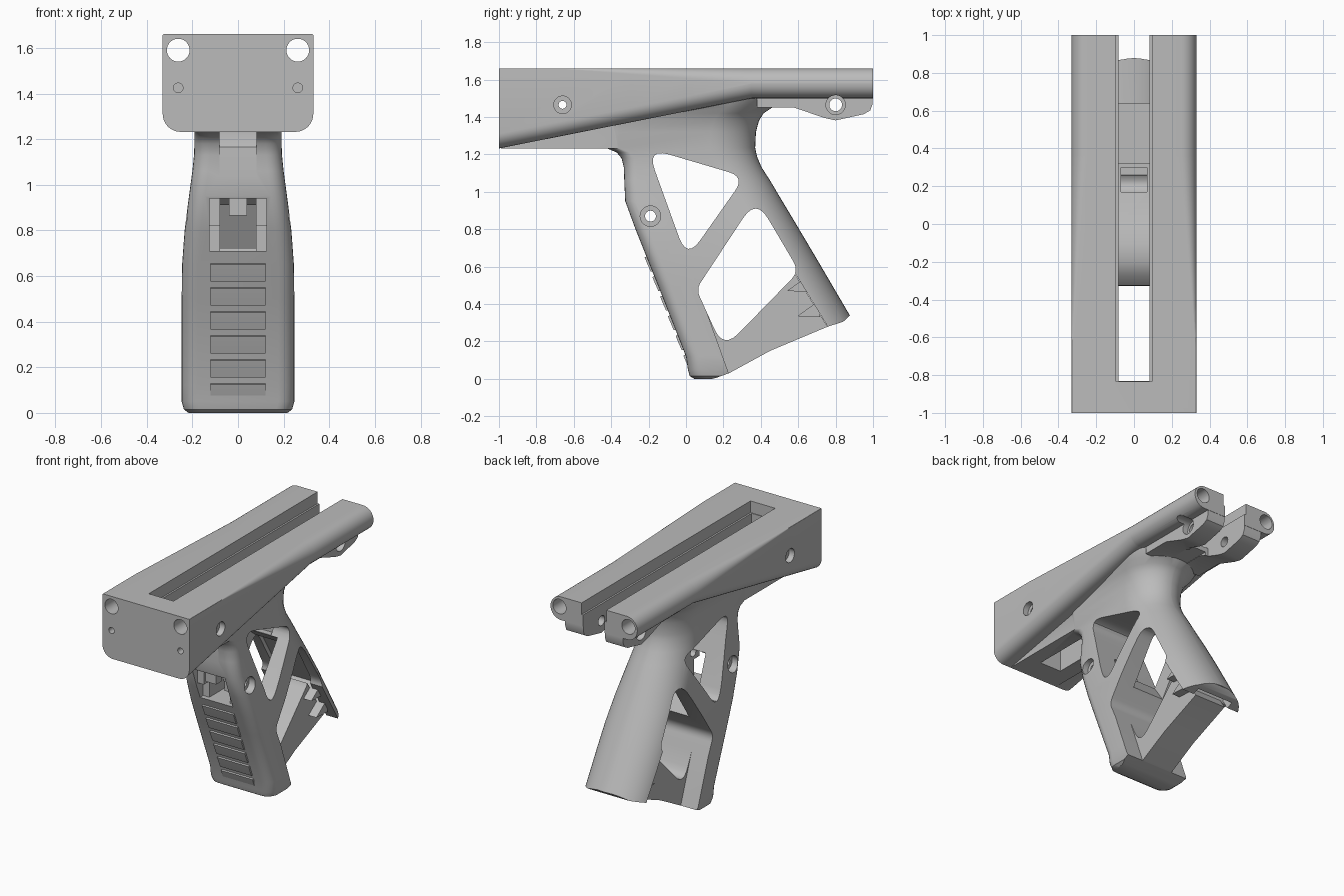
import bpy, bmesh, math
from mathutils import Vector

if "Cube" in bpy.data.objects:
    bpy.data.objects.remove(bpy.data.objects["Cube"])

grey = bpy.data.materials.new("matte grey")
grey.use_nodes = True
grey.diffuse_color = (0.5, 0.5, 0.5, 1)
grey.node_tree.nodes["Principled BSDF"].inputs["Base Color"].default_value = (0.5, 0.5, 0.5, 1)


def finish(name, bm):
    bmesh.ops.recalc_face_normals(bm, faces=bm.faces)
    mesh = bpy.data.meshes.new(name)
    bm.to_mesh(mesh)
    bm.free()
    mesh.materials.append(grey)
    ob = bpy.data.objects.new(name, mesh)
    bpy.context.collection.objects.link(ob)
    return ob


def loft(name, rings):
    bm = bmesh.new()
    rows = [[bm.verts.new(p) for p in ring] for ring in rings]
    n = len(rows[0])
    for a, b in zip(rows, rows[1:]):
        for i in range(n):
            j = (i + 1) % n
            bm.faces.new((a[i], a[j], b[j], b[i]))
    bm.faces.new(rows[0])
    bm.faces.new(rows[-1])
    return finish(name, bm)


def prism(name, outline, x0, x1):
    """Side outline of (y, z) points extruded across x."""
    return loft(name, [[(x, y, z) for y, z in outline] for x in (x0, x1)])


def box(name, x0, x1, y0, y1, z0, z1):
    return prism(name, [(y0, z0), (y1, z0), (y1, z1), (y0, z1)], x0, x1)


def rod(name, axis, a, b, lo, hi, r):
    """Cylinder along x or y, centred on the other two coordinates."""
    rings = []
    pts = [(a + r * math.cos(i * math.tau / 32), b + r * math.sin(i * math.tau / 32)) for i in range(32)]
    for t in (lo, hi):
        rings.append([(t, p, q) if axis == "x" else (p, t, q) for p, q in pts])
    return loft(name, rings)


def rounded(points, r, steps=6):
    """Fillet the corners of a polygon with quadratic arcs."""
    out = []
    pts = [Vector(p) for p in points]
    for i, p in enumerate(pts):
        a, b = pts[i - 1], pts[(i + 1) % len(pts)]
        u, v = (a - p).normalized(), (b - p).normalized()
        d = r / math.tan(u.angle(v) / 2)
        s, e = p + u * d, p + v * d
        for k in range(steps + 1):
            t = k / steps
            out.append(tuple(s * (1 - t) ** 2 + p * 2 * t * (1 - t) + e * t * t))
    return out


def boolean(target, tools, operation):
    for tool in tools:
        mod = target.modifiers.new("bool", "BOOLEAN")
        mod.operation, mod.object, mod.solver = operation, tool, "EXACT"
        bpy.context.view_layer.objects.active = target
        bpy.ops.object.modifier_apply(modifier=mod.name)
        bpy.data.objects.remove(tool)


# Wide receiver: sloped underside, outer edges grow round towards the rear rails
def receiver_ring(y):
    low = min(1.5, 1.232 + 0.268 * (y + 1) / 1.35)
    top_r = 0.004 + 0.076 * max(0, min(1, (y + 0.65) / 1.0))
    half = []
    for cz, r, start in ((low, 0.078, -90), (1.66, top_r, 0)):
        sign = 1 if start else -1
        for k in range(9):
            a = math.radians(start + k * 90 / 8)
            half.append((0.33 - r + r * math.cos(a), y, cz + sign * r + r * math.sin(a)))
    return half + [(-x, yy, z) for x, yy, z in reversed(half)]


frame = loft("grip_frame", [receiver_ring(y) for y in (-1, -0.65, -0.3, 0, 0.35, 0.36, 1)])

# Narrow lower body under the receiver
lower = prism("lower_body", [(-0.99, 1.232), (0.1, 1.232), (0.1, 1.52), (-0.4, 1.52), (-0.99, 1.25)], -0.19, 0.19)


# Hand grip: flat front with soft corners, rounded back
def grip_ring(z, front, back, w):
    r, depth = 0.07, 0.24
    half = []
    for k in range(7):
        a = math.radians(-90 + k * 15)
        half.append((w - r + r * math.cos(a), front + r + r * math.sin(a), z))
    for k in range(13):
        a = math.radians(k * 7.4)
        half.append((w * math.cos(a), back - depth + depth * math.sin(a), z))
    return half + [(-x, y, zz) for x, y, zz in reversed(half)]


levels = [
    (0.0, 0.045, 1.075, 0.217), (0.015, 0.02, 1.065, 0.237), (0.05, 0.01, 1.045, 0.247),
    (0.12, 0.0, 1.004, 0.247), (0.5, -0.15, 0.782, 0.247), (0.65, -0.21, 0.694, 0.245),
    (0.8, -0.27, 0.605, 0.234), (0.95, -0.325, 0.515, 0.215), (1.06, -0.33, 0.45, 0.2),
    (1.13, -0.332, 0.405, 0.193), (1.18, -0.345, 0.383, 0.191), (1.21, -0.37, 0.375, 0.191),
    (1.236, -0.43, 0.37, 0.191), (1.32, -0.43, 0.374, 0.193), (1.38, -0.42, 0.39, 0.205),
    (1.42, -0.41, 0.415, 0.222), (1.45, -0.4, 0.46, 0.24), (1.52, -0.4, 0.5, 0.27)]
grip = loft("grip", [grip_ring(*lv) for lv in levels])

bottom = [(-0.2, -0.3), (-0.2, -0.01), (0.1, -0.01), (0.16, 0.005), (0.23, 0.03), (0.45, 0.15),
          (0.76, 0.28), (0.84, 0.305), (0.872, 0.335), (1.3, 0.37), (1.3, -0.3)]
triangle = rounded([(-0.21, 1.235), (0.315, 1.08), (0.005, 0.64)], 0.065)
diamond = rounded([(0.055, 0.48), (0.375, 0.965), (0.605, 0.575), (0.2, 0.16)], 0.08)
side_gap = [(0.07, 0.47), (0.25, -0.03), (0.93, 0.0), (0.58, 0.57)]
strap_hollow = [(0.36, 0.92), (0.93, 0.0), (0.985, 0.0), (0.43, 0.92)]
strut_hollow = [(0.05, 0.74), (0.23, 1.02), (0.38, 0.9), (0.16, 0.58)]
boolean(grip, [
    prism("cut", bottom, -0.5, 0.5),
    prism("cut", triangle, -0.5, 0.5),
    prism("cut", diamond, -0.5, 0.5),
    prism("cut", side_gap, 0.12, 0.5),
    prism("cut", side_gap, -0.5, -0.12),
    prism("cut", strap_hollow, -0.14, 0.14),
    prism("cut", strut_hollow, -0.12, 0.12),
    # Stepped pocket in the front of the grip
    box("cut", -0.125, 0.125, -0.5, -0.26, 0.71, 0.94),
    box("cut", -0.125, 0.125, -0.5, -0.2, 0.71, 0.82),
    box("cut", -0.078, 0.078, -0.5, 0.03, 0.71, 0.94),
], "DIFFERENCE")

boolean(frame, [lower, grip], "UNION")

# Rear lugs under the rails
lug = [(0.38, 1.52), (0.38, 1.45), (0.58, 1.45), (0.74, 1.395), (0.8, 1.382), (0.95, 1.415),
       (0.985, 1.435), (0.998, 1.47), (0.998, 1.52)]
for s in (-1, 1):
    boolean(frame, [prism("lug", lug, *sorted((s * 0.06, s * 0.22)))], "UNION")

# Top channel with a lip, stepped floor over the grip, open ahead of it and behind the saddle
channel = [(-0.83, 1.0), (-0.33, 1.0), (-0.325, 1.165), (-0.27, 1.225), (-0.2, 1.255), (-0.1, 1.255),
           (0.0, 1.225), (0.17, 1.18), (0.32, 1.18), (0.32, 1.486), (0.64, 1.486), (0.64, 1.3),
           (1.2, 1.3), (1.2, 1.75), (-0.83, 1.75)]
cutters = [
    prism("cut", channel, -0.082, 0.082),
    box("cut", -0.094, 0.094, -0.835, 1.2, 1.58, 1.8),
    box("cut", -0.07, 0.07, 0.17, 0.3, 1.0, 1.4),
]
# Lengthwise bores and small front holes
for s in (-1, 1):
    cutters += [rod("cut", "y", s * 0.262, 1.59, -1.2, 1.2, 0.05),
                rod("cut", "y", s * 0.262, 1.425, -1.2, -0.75, 0.021)]
# Cross pin holes with counterbores
for y, z, w, small, big in ((-0.66, 1.465, 0.33, 0.021, 0.047), (0.8, 1.465, 0.22, 0.034, 0.052),
                            (-0.19, 0.87, 0.22, 0.029, 0.055)):
    cutters.append(rod("cut", "x", y, z, -0.5, 0.5, small))
    for s in (-1, 1):
        lo, hi = sorted((s * (w - 0.04), s * 0.5))
        cutters.append(rod("cut", "x", y, z, lo, hi, big))
boolean(frame, cutters, "DIFFERENCE")


# Raised grip ridges down the front strap
def front_y(z):
    return -0.15 + (0.5 - z) * 0.395


parts = [frame]
for i in range(6):
    z = 0.07 + i * 0.105
    outline = [(front_y(z) + 0.03, z - 0.02), (front_y(z) - 0.002, z - 0.02), (front_y(z + 0.03) - 0.012, z + 0.03),
               (front_y(z + 0.055) - 0.012, z + 0.055), (front_y(z + 0.07) + 0.03, z + 0.07)]
    parts.append(prism("grip_ridge", outline, -0.12, 0.12))

# Saddle plate between the lugs
parts.append(box("saddle_plate", -0.085, 0.085, 0.33, 0.64, 1.452, 1.484))

# Ribs inside the back strap and latch tab in the pocket
for y, z in ((0.54, 0.47), (0.595, 0.335)):
    rib = [(y, z), (y + 0.12, z - 0.005), (y + 0.13, z + 0.075), (y + 0.09, z + 0.065)]
    parts.append(prism("inner_rib", rib, -0.18, 0.18))
parts.append(box("latch_tab", -0.04, 0.04, -0.295, -0.23, 0.865, 0.96))

for ob in parts:
    bpy.ops.object.select_all(action="DESELECT")
    ob.select_set(True)
    bpy.context.view_layer.objects.active = ob
    bpy.ops.object.shade_smooth_by_angle(angle=math.radians(32))
